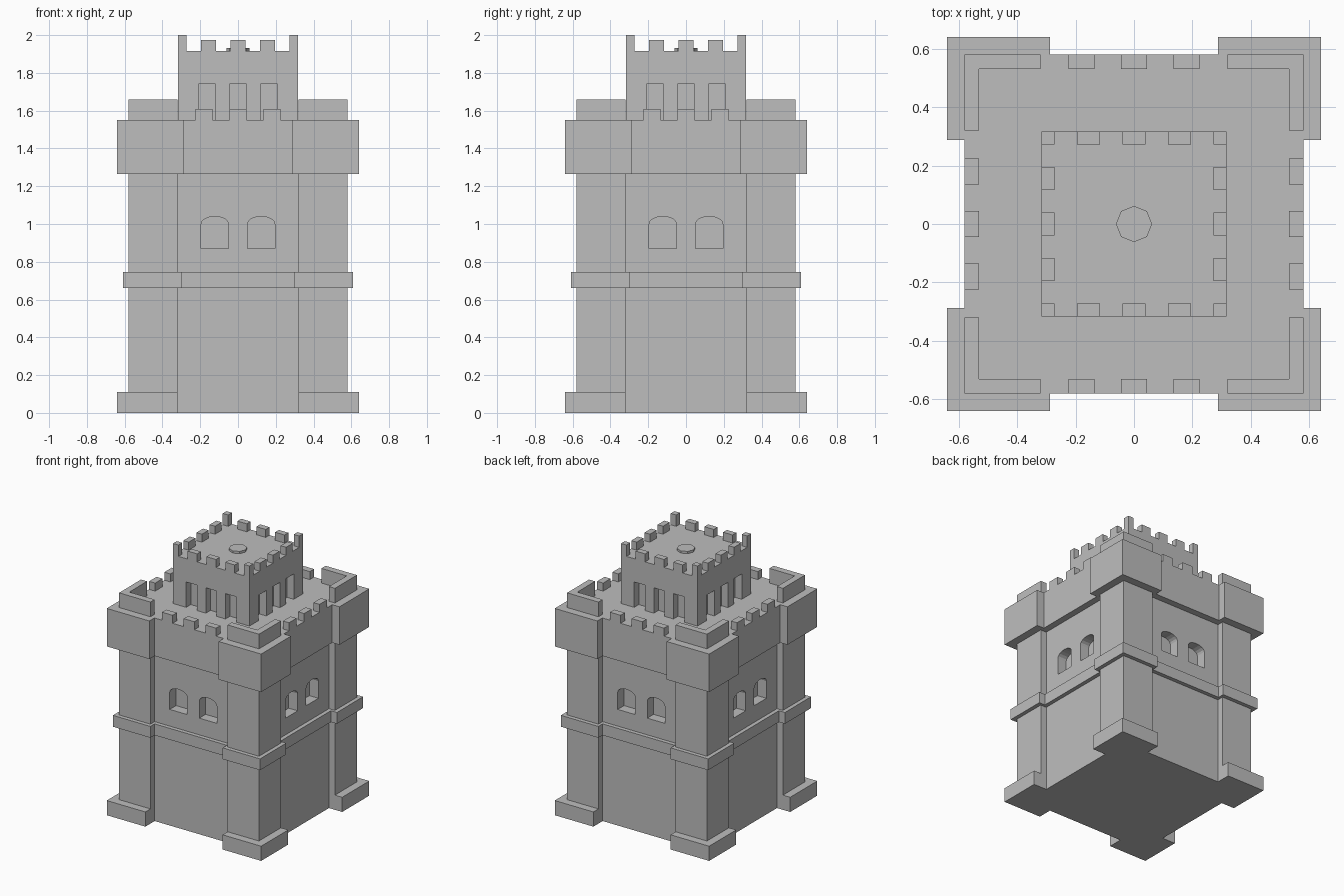
import bpy, bmesh, math
from mathutils import Matrix

cube = bpy.data.objects.get("Cube")
if cube:
    bpy.data.objects.remove(cube, do_unlink=True)

stone = bpy.data.materials.new("grey stone")
stone.use_nodes = True
GREY = (0.515, 0.515, 0.515, 1)
stone.diffuse_color = GREY
stone.node_tree.nodes["Principled BSDF"].inputs["Base Color"].default_value = GREY


def prism(bm, profile, y0, y1):
    """Extrude an (x, z) outline from y0 to y1."""
    face = bm.faces.new([bm.verts.new((x, y0, z)) for x, z in profile])
    new = bmesh.ops.extrude_face_region(bm, geom=[face])["geom"]
    verts = [g for g in new if isinstance(g, bmesh.types.BMVert)]
    bmesh.ops.translate(bm, verts=verts, vec=(0, y1 - y0, 0))


def box(bm, x0, x1, y0, y1, z0, z1):
    prism(bm, [(x0, z0), (x1, z0), (x1, z1), (x0, z1)], y0, y1)


def make(name, build, around=False):
    """Build a part once, or repeat it on all four sides."""
    bm = bmesh.new()
    build(bm)
    if around:
        source = bm.verts[:] + bm.edges[:] + bm.faces[:]
        for i in range(1, 4):
            copy = bmesh.ops.duplicate(bm, geom=source)["geom"]
            verts = [g for g in copy if isinstance(g, bmesh.types.BMVert)]
            bmesh.ops.rotate(bm, verts=verts, matrix=Matrix.Rotation(i * math.pi / 2, 3, 'Z'))
    bmesh.ops.recalc_face_normals(bm, faces=bm.faces[:])
    mesh = bpy.data.meshes.new(name)
    bm.to_mesh(mesh)
    bm.free()
    mesh.materials.append(stone)
    ob = bpy.data.objects.new(name, mesh)
    bpy.context.collection.objects.link(ob)
    return ob


def block(name, half, z0, z1):
    return make(name, lambda bm: box(bm, -half, half, -half, half, z0, z1))


def corners(name, inner, outer, z0, z1):
    return make(name, lambda bm: box(bm, inner, outer, inner, outer, z0, z1), True)


def cut(target, cutter):
    cutter.hide_render = True
    mod = target.modifiers.new("openings", 'BOOLEAN')
    mod.operation = 'DIFFERENCE'
    mod.solver = 'EXACT'
    mod.object = cutter
    bpy.context.view_layer.objects.active = target
    bpy.ops.object.modifier_apply(modifier=mod.name)
    bpy.data.objects.remove(cutter, do_unlink=True)


# Main walls with paired arched windows
def arched_windows(bm):
    w, spring, rise = 0.0725, 1.0, 0.04
    for cx in (-0.1225, 0.1225):
        arch = [(cx + w * math.cos(a), spring + rise * math.sin(a))
                for a in (i * math.pi / 8 for i in range(9))]
        prism(bm, [(cx - w, 0.87), (cx + w, 0.87)] + arch, -0.6, -0.455)


walls = block("main_walls", 0.53, 0, 1.265)
cut(walls, make("window_cutter", arched_windows, True))

# Corner piers, plinths, string course and overhanging top
corners("corner_piers", 0.32, 0.58, 0.11, 1.265)
corners("corner_plinths", 0.32, 0.64, 0, 0.11)
block("wall_band", 0.56, 0.66, 0.745)
corners("corner_bands", 0.30, 0.61, 0.66, 0.745)
block("upper_walls", 0.58, 1.265, 1.55)
corners("corner_blocks", 0.287, 0.64, 1.265, 1.55)


# L-shaped corner parapets and wall battlements
def corner_parapet(bm):
    box(bm, 0.32, 0.58, 0.53, 0.58, 1.55, 1.66)
    box(bm, 0.53, 0.58, 0.32, 0.53, 1.55, 1.66)


def merlons(bm, spacing, half, y0, y1, z0, z1):
    for i in (-1, 0, 1):
        box(bm, i * spacing - half, i * spacing + half, y0, y1, z0, z1)


make("corner_parapets", corner_parapet, True)
make("wall_merlons", lambda bm: merlons(bm, 0.18, 0.044, -0.58, -0.53, 1.55, 1.61), True)

# Upper tower with tall recessed openings
tower = block("tower", 0.317, 1.55, 1.915)
cut(tower, make("slot_cutter",
                lambda bm: merlons(bm, 0.163, 0.045, -0.35, -0.262, 1.5, 1.74), True))
make("tower_merlons", lambda bm: merlons(bm, 0.156, 0.039, -0.317, -0.272, 1.915, 1.975), True)
corners("tower_corner_posts", 0.272, 0.317, 1.915, 2.0)


# Low octagonal hatch on the tower roof
def hatch(bm):
    bmesh.ops.create_cone(bm, cap_ends=True, segments=8, radius1=0.062, radius2=0.062,
                          depth=0.017, matrix=Matrix.Translation((0, 0, 1.9235)))


make("roof_hatch", hatch)
